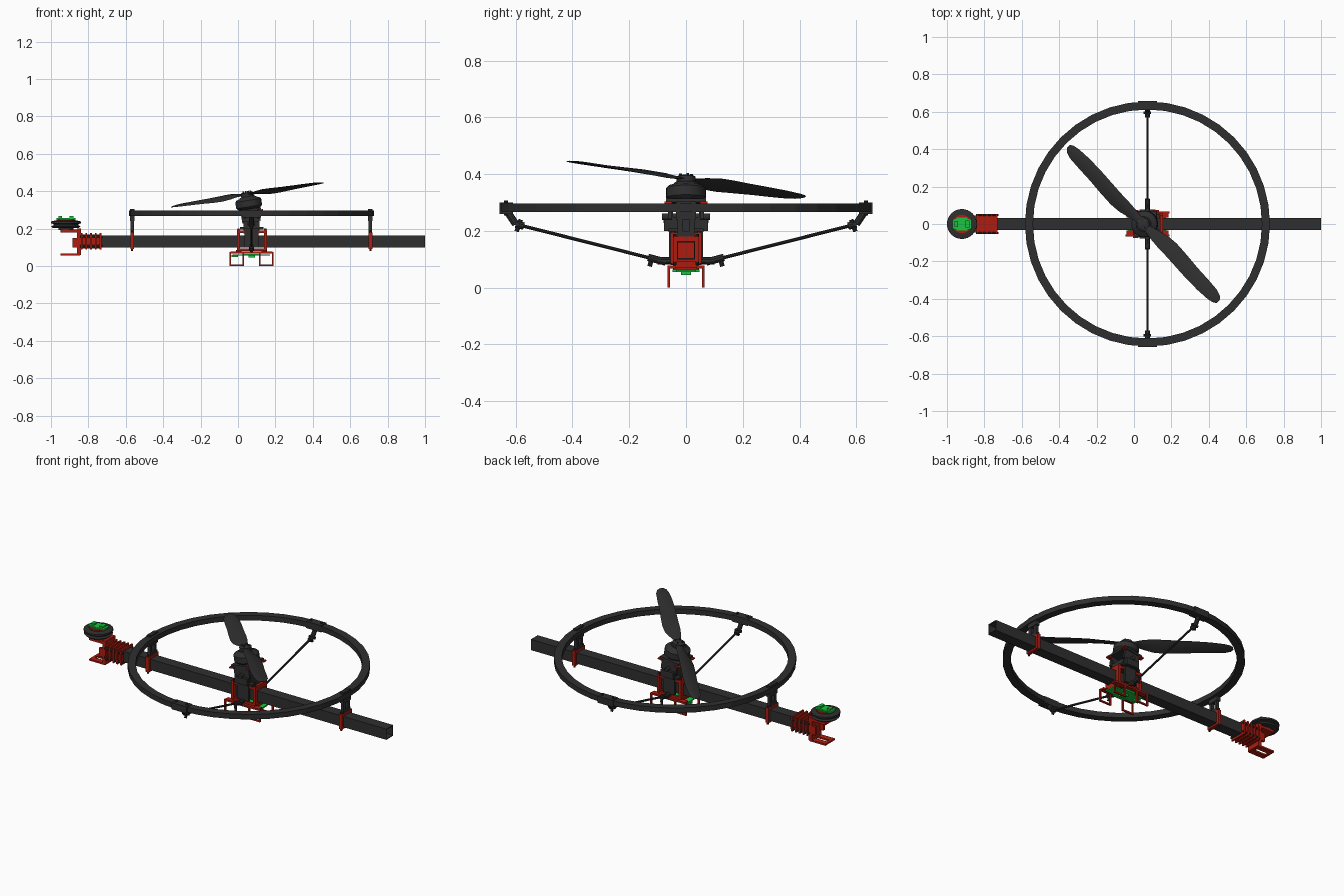
import bpy, bmesh, math
from mathutils import Vector, Matrix

if "Cube" in bpy.data.objects:
    bpy.data.objects.remove(bpy.data.objects["Cube"])


def mat(name, rgb):
    m = bpy.data.materials.new(name)
    m.diffuse_color = (*rgb, 1)
    m.use_nodes = True
    m.node_tree.nodes["Principled BSDF"].inputs["Base Color"].default_value = m.diffuse_color
    return m


DARK = mat("carbon", (0.028, 0.028, 0.028))
RED = mat("red_plastic", (0.42, 0.012, 0.005))
GREEN = mat("green_board", (0.01, 0.55, 0.05))
CX = 0.072  # rotor centre along the beam
TILT = (Matrix.Translation((CX, 0, 0.24)) @ Matrix.Rotation(math.radians(-9), 4, 'Y')
        @ Matrix.Translation((-CX, 0, -0.24)))


def finish(name, bm, m, xf=None, smooth=False):
    if xf is not None:
        bm.transform(xf)
    bmesh.ops.recalc_face_normals(bm, faces=bm.faces)
    me = bpy.data.meshes.new(name)
    bm.to_mesh(me)
    bm.free()
    me.materials.append(m)
    ob = bpy.data.objects.new(name, me)
    bpy.context.collection.objects.link(ob)
    if smooth:
        bpy.ops.object.select_all(action='DESELECT')
        ob.select_set(True)
        bpy.context.view_layer.objects.active = ob
        bpy.ops.object.shade_smooth_by_angle(angle=math.radians(35))
    return ob


def boxes(name, items, m, mirror=False, xf=None):
    """items: (x0, x1, y0, y1, z0, z1); mirror copies them across y = 0"""
    bm = bmesh.new()
    if mirror:
        items = items + [(a, b, -d, -c, e, f) for a, b, c, d, e, f in items]
    for x0, x1, y0, y1, z0, z1 in items:
        c = Vector((x0 + x1, y0 + y1, z0 + z1)) / 2
        s = Matrix.Diagonal((x1 - x0, y1 - y0, z1 - z0, 1))
        bmesh.ops.create_cube(bm, size=1, matrix=Matrix.Translation(c) @ s)
    return finish(name, bm, m, xf)


def lathe(name, prof, centre, m, seg=32, closed=False, xf=None, smooth=True):
    """prof: (radius, z) points turned round a vertical axis"""
    bm = bmesh.new()
    rings = [[bm.verts.new((centre[0] + r * math.cos(2 * math.pi * i / seg),
                            centre[1] + r * math.sin(2 * math.pi * i / seg), z))
              for i in range(seg)] for r, z in prof]
    pairs = list(zip(rings, rings[1:]))
    if closed:
        pairs.append((rings[-1], rings[0]))
    else:
        bm.faces.new(rings[0])
        bm.faces.new(rings[-1])
    for a, b in pairs:
        for i in range(seg):
            j = (i + 1) % seg
            bm.faces.new((a[i], a[j], b[j], b[i]))
    return finish(name, bm, m, xf, smooth)


def rods(name, segs, r, m, seg=10, xf=None):
    bm = bmesh.new()
    for a, b in segs:
        a, b = Vector(a), Vector(b)
        d = b - a
        mx = Matrix.Translation((a + b) / 2) @ d.to_track_quat('Z', 'Y').to_matrix().to_4x4()
        bmesh.ops.create_cone(bm, cap_ends=True, segments=seg, radius1=r, radius2=r,
                              depth=d.length, matrix=mx)
    return finish(name, bm, m, xf, True)


def loop_frame(x0, x1, y0, y1, z0, z1, t):
    """four bars round an open rectangle in the xz plane"""
    return [(x0, x0 + t, y0, y1, z0, z1), (x1 - t, x1, y0, y1, z0, z1),
            (x0, x1, y0, y1, z0, z0 + t), (x0, x1, y0, y1, z1 - t, z1)]


def collar(x0, x1, w, z0, z1, iw, iz0, iz1):
    """square clamp open in the middle, wrapped round the beam"""
    return [(x0, x1, -w, -iw, z0, z1), (x0, x1, iw, w, z0, z1),
            (x0, x1, -iw, iw, z0, iz0), (x0, x1, -iw, iw, iz1, z1)]


# Hollow square beam
boxes("beam", collar(-0.80, 1.0, 0.032, 0.1, 0.164, 0.028, 0.104, 0.16), DARK)

# Rotor guard ring
lathe("guard_ring", [(0.612, 0.266), (0.655, 0.266), (0.655, 0.296), (0.612, 0.296)],
      (CX, 0), DARK, 40, True, smooth=False)

# Ring posts with red beam clamps
for side, x in (("left", -0.566), ("right", 0.708)):
    boxes(side + "_ring_post", [(x - 0.009, x + 0.009, 0.012, 0.03, 0.165, 0.305),
                                (x - 0.009, x + 0.009, -0.012, 0.012, 0.165, 0.2),
                                (x - 0.012, x + 0.012, -0.036, 0.036, 0.24, 0.268),
                                (x - 0.012, x + 0.012, -0.036, 0.036, 0.296, 0.304)], DARK, True)
    boxes(side + "_post_clamp", collar(x - 0.01, x + 0.01, 0.046, 0.09, 0.18, 0.032, 0.1, 0.164), RED)
    rods(side + "_clamp_bolts", [((x, y, 0.08), (x, y, 0.19)) for y in (-0.039, 0.039)], 0.006, DARK)

# Side struts, their end fittings and ring shoes
for side, s in (("front", -1), ("back", 1)):
    inner, outer = Vector((CX, s * 0.1, 0.098)), Vector((CX, s * 0.6, 0.224))
    rods(side + "_strut", [(inner, outer)], 0.006, DARK)
    d = (outer - inner).normalized()
    rods(side + "_strut_sockets", [((CX, s * 0.05, 0.095), (CX, s * 0.10, 0.095)),
                                   (inner - d * 0.03, inner + d * 0.035),
                                   (outer - d * 0.03, outer),
                                   (outer, (CX, s * 0.632, 0.272))], 0.013, DARK)
    rods(side + "_strut_pins", [((CX, s * 0.128, 0.075), (CX, s * 0.118, 0.116)),
                                ((CX, s * 0.597, 0.198), (CX, s * 0.582, 0.24)),
                                ((CX - 0.02, s * 0.595, 0.224), (CX + 0.02, s * 0.595, 0.224))],
         0.008, DARK)
    ya, yb = sorted((s * 0.609, s * 0.657))
    boxes(side + "_ring_shoe", [(CX - 0.05, CX + 0.05, ya, yb, 0.26, 0.3)], DARK)
    rods(side + "_shoe_bolts", [((CX + k, s * 0.634, 0.255), (CX + k, s * 0.634, 0.307))
                                for k in (-0.035, 0.035)], 0.007, DARK)

# Central red mount: two collars, rails and base plate
boxes("centre_clamp", [b for x in (0.002, 0.146) for b in
                       collar(x - 0.008, x + 0.008, 0.055, 0.085, 0.195, 0.034, 0.1, 0.168)], RED)
boxes("centre_rails", [(0.0, 0.148, 0.04, 0.054, 0.176, 0.19),
                       (0.0, 0.148, 0.04, 0.054, 0.08, 0.094)], RED, True)
boxes("base_plate", [(-0.04, 0.185, 0.036, 0.066, 0.068, 0.078),
                     (-0.01, 0.02, -0.04, 0.04, 0.072, 0.086),
                     (0.125, 0.155, -0.04, 0.04, 0.072, 0.086)], RED, True)
rods("centre_bolts", [((x, y, 0.08), (x, y, 0.2)) for x in (0.002, 0.146)
                      for y in (-0.045, 0.045)], 0.006, DARK)

# Landing legs: open loops
for side, x in (("left", -0.046), ("right", 0.112)):
    boxes(side + "_landing_legs", loop_frame(x, x + 0.078, 0.057, 0.066, 0.0, 0.076, 0.009), RED, True)

# Control board under the beam
boxes("control_board", [(-0.03, 0.17, -0.035, 0.035, 0.055, 0.062),
                        (0.03, 0.11, -0.048, 0.048, 0.055, 0.064),
                        (0.055, 0.09, -0.018, 0.018, 0.045, 0.056),
                        (-0.035, 0.0, -0.012, 0.012, 0.047, 0.06)], GREEN)

# Fixed pedestal that carries the tilting motor
boxes("motor_pedestal", [(0.035, 0.11, 0.046, 0.06, 0.1, 0.28),
                         (0.01, 0.135, 0.03, 0.062, 0.196, 0.208),
                         (0.03, 0.115, -0.03, 0.046, 0.175, 0.25)], DARK, True)
boxes("tilt_servo", [(0.03, 0.115, 0.06, 0.078, 0.2, 0.24)], DARK, True)
rods("tilt_axle", [((CX, -0.085, 0.25), (CX, 0.085, 0.25))], 0.012, DARK, 16)

# Tilting cradle and motor
boxes("motor_cradle", [(0.022, 0.122, 0.05, 0.064, 0.235, 0.305),
                       (0.012, 0.132, -0.01, 0.07, 0.293, 0.306)], DARK, True, TILT)
boxes("cradle_trim", [(0.002, 0.03, 0.05, 0.076, 0.286, 0.294),
                      (0.114, 0.142, 0.05, 0.076, 0.286, 0.294)], RED, True, TILT)
lathe("motor", [(0.045, 0.3), (0.062, 0.31), (0.07, 0.318), (0.07, 0.352), (0.062, 0.36),
                (0.045, 0.366), (0.04, 0.372)], (CX, 0), DARK, 32, xf=TILT)
lathe("propeller_hub", [(0.034, 0.37), (0.034, 0.392), (0.028, 0.396)], (CX, 0), DARK, 24, xf=TILT)
rods("hub_bolts", [((CX + 0.02 * math.cos(a), 0.02 * math.sin(a), 0.39),
                    (CX + 0.02 * math.cos(a), 0.02 * math.sin(a), 0.403))
                   for a in (0.3, 1.87, 3.44, 5.01)], 0.005, DARK, 8, TILT)

# Two-blade propeller: (radius, chord, pitch slope, sweep)
stations = [(0.0, 0.04, 0.0, 0), (0.04, 0.042, 0.1, 0), (0.09, 0.065, 0.38, 0.003),
            (0.14, 0.084, 0.42, 0.008), (0.2, 0.09, 0.38, 0.01), (0.28, 0.088, 0.3, 0.006),
            (0.37, 0.084, 0.24, 0.0), (0.46, 0.08, 0.19, -0.002), (0.53, 0.07, 0.15, -0.002),
            (0.565, 0.05, 0.14, -0.004), (0.58, 0.022, 0.13, -0.006)]
section = [(-0.5, 0), (-0.25, 0.1), (0.1, 0.11), (0.5, 0.01), (0.1, -0.05), (-0.25, -0.05)]
bm = bmesh.new()
for turn in (0, math.pi):
    xf = Matrix.Translation((CX, 0, 0.383)) @ Matrix.Rotation(turn - math.radians(45), 4, 'Z')
    rows = []
    for r, c, p, sw in stations:
        th = c * (1.3 if r < 0.1 else 0.75)
        ang = -math.atan(p)
        row = []
        for u, v in section:
            y, z = u * c, v * th
            row.append(bm.verts.new(xf @ Vector((r, sw + y * math.cos(ang) - z * math.sin(ang),
                                                 y * math.sin(ang) + z * math.cos(ang)))))
        rows.append(row)
    for a, b in zip(rows, rows[1:]):
        for i in range(6):
            j = (i + 1) % 6
            bm.faces.new((a[i], a[j], b[j], b[i]))
    bm.faces.new(rows[-1])
finish("propeller", bm, DARK, TILT, True)

# Ribbed red end clamp
boxes("end_clamp", [(-0.84, -0.735, -0.042, 0.042, 0.094, 0.168)]
      + [(x, x + 0.009, -0.054, 0.054, 0.088, 0.176) for x in (-0.84, -0.815, -0.79, -0.765, -0.74)], RED)
rods("end_clamp_bolts", [((-0.845, y, z), (-0.725, y, z)) for y in (-0.048, 0.048)
                         for z in (0.105, 0.158)], 0.006, DARK)

# Red end bracket: upright wall, upper motor shelf, slotted lower shelf
boxes("end_bracket", [(-0.862, -0.84, 0.0, 0.045, 0.06, 0.2),
                      (-0.95, -0.845, 0.0, 0.045, 0.178, 0.194),
                      (-0.95, -0.845, 0.012, 0.045, 0.056, 0.066),
                      (-0.95, -0.935, 0.0, 0.045, 0.056, 0.066),
                      (-0.885, -0.86, 0.03, 0.045, 0.1, 0.15)], RED, True)

# Small end motor with board on top
ec = (-0.92, 0)
lathe("end_motor", [(0.04, 0.192), (0.04, 0.204), (0.07, 0.204), (0.078, 0.212), (0.066, 0.218),
                    (0.066, 0.224), (0.08, 0.228), (0.08, 0.238), (0.06, 0.243)], ec, DARK, 32)
lathe("end_motor_cap", [(0.05, 0.24), (0.05, 0.248)], ec, RED, 24)
boxes("end_board", [(-0.97, -0.868, -0.026, 0.026, 0.247, 0.256),
                    (-0.95, -0.89, -0.034, 0.034, 0.247, 0.254),
                    (-0.96, -0.94, -0.015, 0.015, 0.255, 0.266),
                    (-0.9, -0.88, -0.02, 0.02, 0.255, 0.266)], GREEN)
